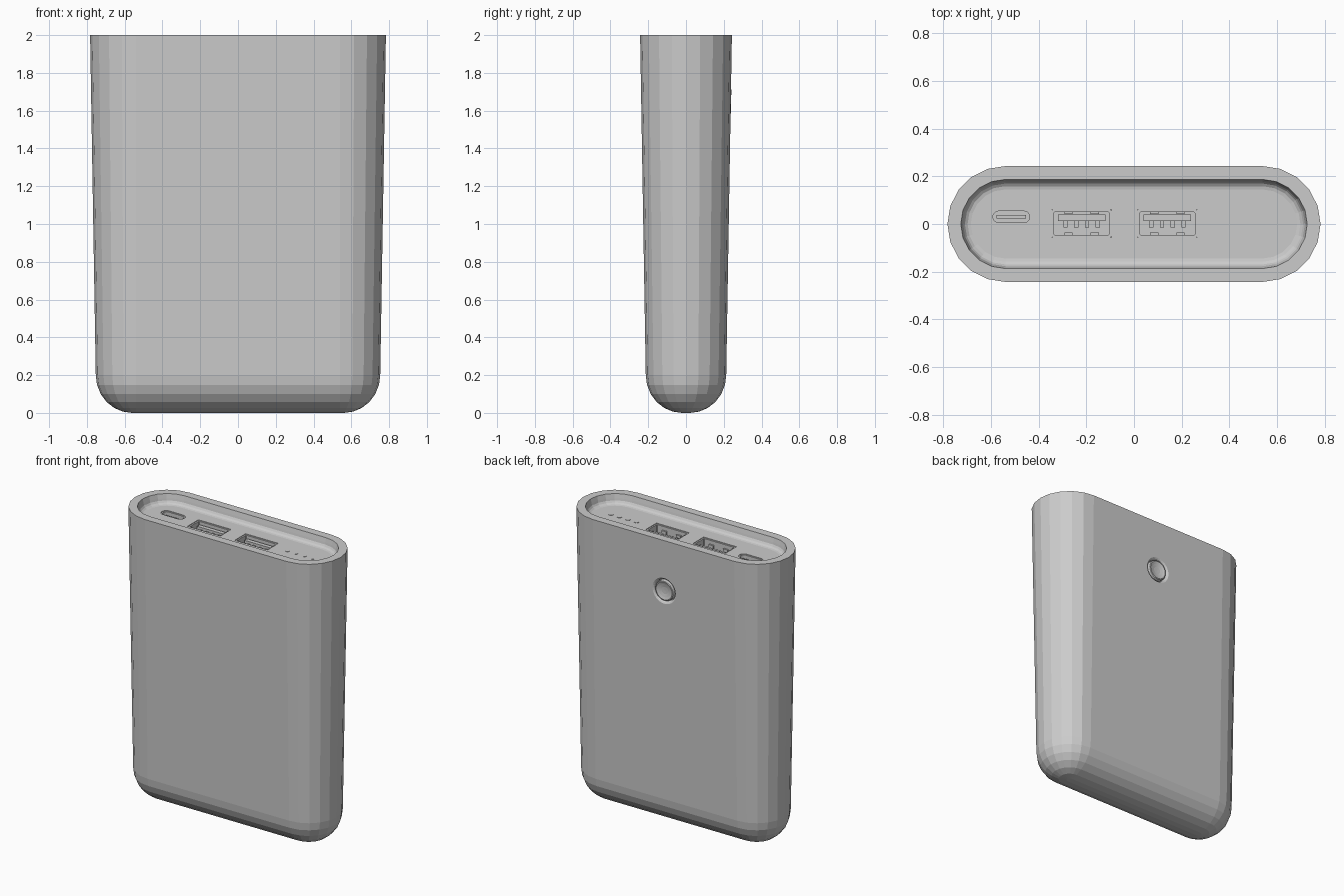
import bpy, bmesh
from math import sin, cos, pi, radians
from mathutils import Matrix, Vector

if "Cube" in bpy.data.objects:
    bpy.data.objects.remove(bpy.data.objects["Cube"])

FLOOR = 1.935          # height of the recessed port panel


def outline(hx, hy, r, n):
    """Rounded rectangle; r == hy gives a stadium, r == hx == hy a circle."""
    pts = []
    for q, (sx, sy) in enumerate([(1, 1), (-1, 1), (-1, -1), (1, -1)]):
        for i in range(n + 1):
            a = (q + i / n) * pi / 2
            pts.append((sx * (hx - r) + r * cos(a), sy * (hy - r) + r * sin(a)))
    return pts


def loft(name, rings, at=(0, 0, 0), n=5, tube=False, tilt=0):
    """Skin rings of (hx, hy, r, z); tube joins the last ring to the first."""
    bm = bmesh.new()
    loops = [[bm.verts.new((x, y, z)) for x, y in outline(hx, hy, r, n)]
             for hx, hy, r, z in rings]
    pairs = list(zip(loops, loops[1:]))
    if tube:
        pairs.append((loops[-1], loops[0]))
    else:
        bm.faces.new(loops[0][::-1])
        bm.faces.new(loops[-1])
    for a, b in pairs:
        for i in range(len(a)):
            j = (i + 1) % len(a)
            bm.faces.new((a[i], a[j], b[j], b[i]))
    bmesh.ops.remove_doubles(bm, verts=bm.verts, dist=1e-5)
    bmesh.ops.recalc_face_normals(bm, faces=bm.faces)
    bm.transform(Matrix.Translation(at) @ Matrix.Rotation(tilt, 4, 'X'))
    me = bpy.data.meshes.new(name)
    bm.to_mesh(me)
    bm.free()
    ob = bpy.data.objects.new(name, me)
    bpy.context.collection.objects.link(ob)
    return ob


def box(name, x, y, z, sx, sy, sz):
    """Box whose top face is at z."""
    bm = bmesh.new()
    bmesh.ops.create_cube(bm, size=1)
    bm.transform(Matrix.Translation((x, y, z - sz / 2)) @ Matrix.Diagonal((sx, sy, sz, 1)))
    me = bpy.data.meshes.new(name)
    bm.to_mesh(me)
    bm.free()
    ob = bpy.data.objects.new(name, me)
    bpy.context.collection.objects.link(ob)
    return ob


def cut(target, cutter):
    mod = target.modifiers.new("cut", 'BOOLEAN')
    mod.operation, mod.solver, mod.object = 'DIFFERENCE', 'EXACT', cutter
    cutter.hide_render = True
    bpy.context.view_layer.objects.active = target
    bpy.ops.object.modifier_apply(modifier=mod.name)
    bpy.data.objects.remove(cutter)


def stadium(r, z):
    return (0.54 + r, r, r, z)


# Case: rounded base, tapered wall, rim, recessed top panel with a filleted edge
rings = [stadium(0.02 + 0.193 * sin(a), 0.2 * (1 - cos(a)))
         for a in (i * pi / 12 for i in range(7))]
rings += [stadium(0.243, 2.0), stadium(0.187, 2.0), stadium(0.18, 1.97)]
rings += [stadium(0.145 + 0.035 * cos(a), FLOOR + 0.035 * (1 - sin(a)))
          for a in (i * pi / 8 for i in range(1, 5))]
case = loft("case", rings)

# Rectangular charging ports
for k, px in enumerate((-0.22, 0.14)):
    tag = f"_{k + 1}"
    cut(case, box("port_cutter", px, 0.002, FLOOR + 0.02, 0.25, 0.118, 0.17))
    loft("port_shell" + tag,
         [(0.125, 0.059, 0.004, -0.15), (0.125, 0.059, 0.004, -0.004),
          (0.115, 0.049, 0.004, -0.004), (0.115, 0.049, 0.004, -0.15)],
         (px, 0.002, FLOOR), n=1, tube=True)
    box("port_tongue" + tag, px, 0.026, FLOOR - 0.02, 0.2, 0.028, 0.13)
    for i in range(4):
        box(f"port_contact{tag}_{i + 1}", px + (i - 1.5) * 0.045, -0.001,
            FLOOR - 0.035, 0.018, 0.028, 0.1)
    for sx in (-1, 1):
        box("port_upper_spring" + tag, px + sx * 0.055, 0.049, FLOOR - 0.03, 0.035, 0.012, 0.05)
        box("port_lower_spring" + tag, px + sx * 0.055, -0.043, FLOOR - 0.03, 0.035, 0.014, 0.05)

# Small oval port
oval = (-0.515, 0.03, FLOOR)
cut(case, loft("oval_cutter", [(0.086, 0.033, 0.033, -0.13), (0.086, 0.033, 0.033, 0.02)], oval))
loft("oval_port_shell",
     [(0.086, 0.033, 0.033, -0.13), (0.086, 0.033, 0.033, -0.004),
      (0.077, 0.024, 0.024, -0.004), (0.077, 0.024, 0.024, -0.13)], oval, tube=True)
box("oval_port_tongue", oval[0], oval[1], FLOOR - 0.02, 0.125, 0.014, 0.11)

# Charge indicator lights
for i in range(4):
    loft(f"indicator_{i + 1}", [(0.015, 0.015, 0.015, -0.01), (0.015, 0.015, 0.015, 0.002)],
         (0.375 + 0.065 * i, 0.003, FLOOR), n=4)


# Dished power button in a bevelled pocket on the back
def turned(name, profile):
    return loft(name, [(r, r, r, z) for r, z in profile], (0, 0.237, 1.65), n=8,
                tilt=radians(-90.95))


cut(case, turned("button_cutter", [(0.074, -0.03), (0.076, -0.014), (0.081, -0.005),
                                   (0.089, 0.0), (0.095, 0.003)]))
turned("power_button", [(0.07, -0.03), (0.07, -0.006), (0.067, 0.0), (0.061, 0.002),
                        (0.045, -0.003), (0.025, -0.007), (0.004, -0.008)])
